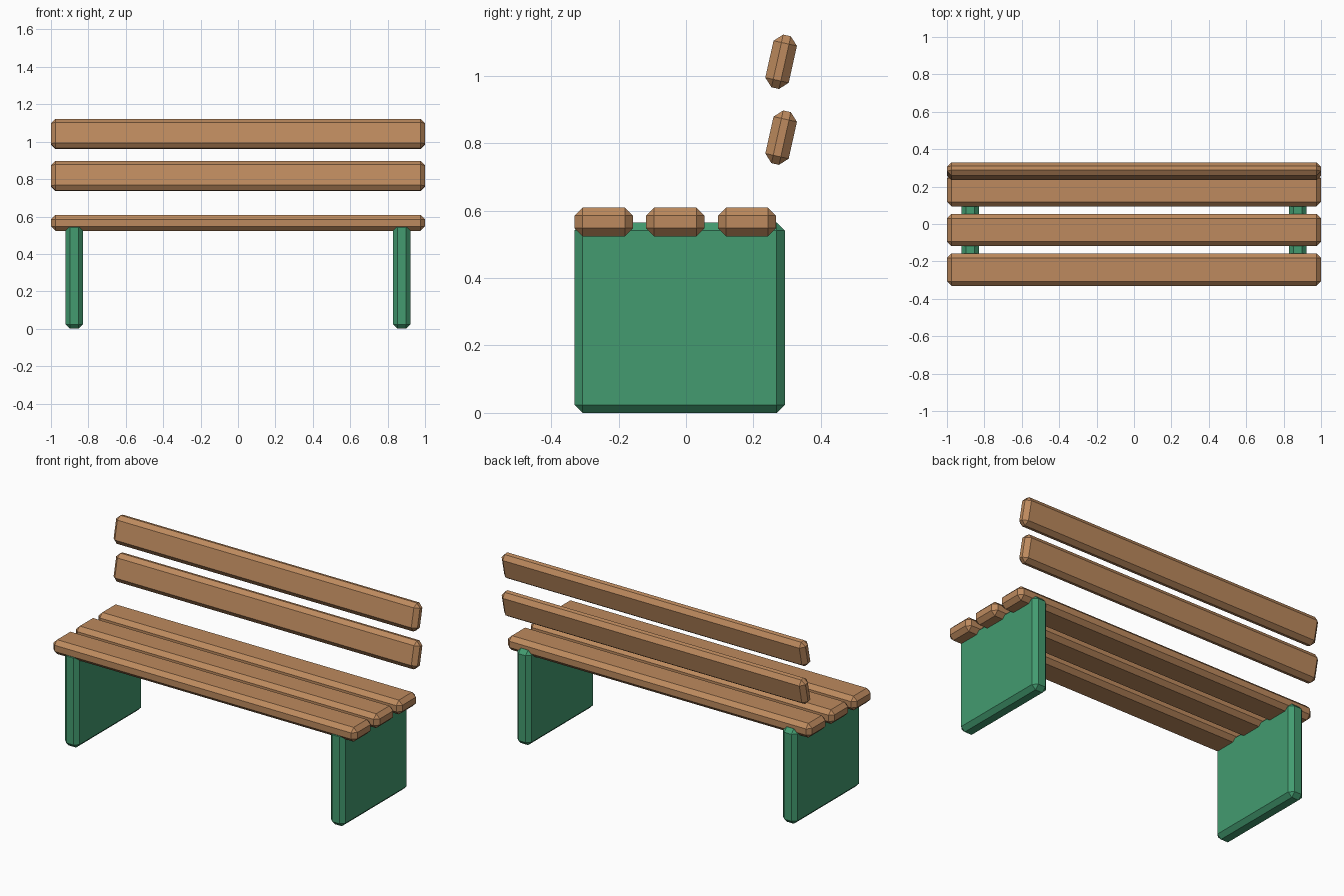
import bpy
import math

if "Cube" in bpy.data.objects:
    bpy.data.objects.remove(bpy.data.objects["Cube"], do_unlink=True)


def make_material(name, rgb):
    mat = bpy.data.materials.new(name)
    mat.use_nodes = True
    mat.diffuse_color = (*rgb, 1)
    mat.node_tree.nodes["Principled BSDF"].inputs["Base Color"].default_value = (*rgb, 1)
    return mat


wood = make_material("warm wood", (0.51, 0.255, 0.112))
green = make_material("green paint", (0.056, 0.33, 0.162))


def chamfered_box(name, size, location, mat, tilt=0):
    """Flat-shaded box with a single-segment chamfer on every edge."""
    bpy.ops.mesh.primitive_cube_add(size=1, location=location)
    obj = bpy.context.object
    obj.name = name
    obj.scale = size
    bpy.ops.object.transform_apply(location=False, rotation=False, scale=True)
    obj.rotation_euler.x = tilt
    obj.data.materials.append(mat)
    bevel = obj.modifiers.new("chamfer", 'BEVEL')
    bevel.width = 0.024
    bevel.segments = 1
    bevel.limit_method = 'NONE'
    return obj


# Side panels that carry the seat
for side, x in (("left", 0.875), ("right", -0.875)):
    chamfered_box(f"{side}_leg_panel", (0.095, 0.624, 0.565), (x, -0.019, 0.2825), green)

# Seat slats, front to back
for label, y in (("front", -0.244), ("middle", -0.032), ("rear", 0.181)):
    chamfered_box(f"{label}_seat_slat", (2, 0.173, 0.085), (0, y, 0.566), wood)

# Reclined backrest slats
for label, z in (("lower", 0.816), ("upper", 1.041)):
    chamfered_box(f"{label}_back_slat", (2, 0.071, 0.16), (0, 0.282, z), wood,
                  math.radians(-12.6))
